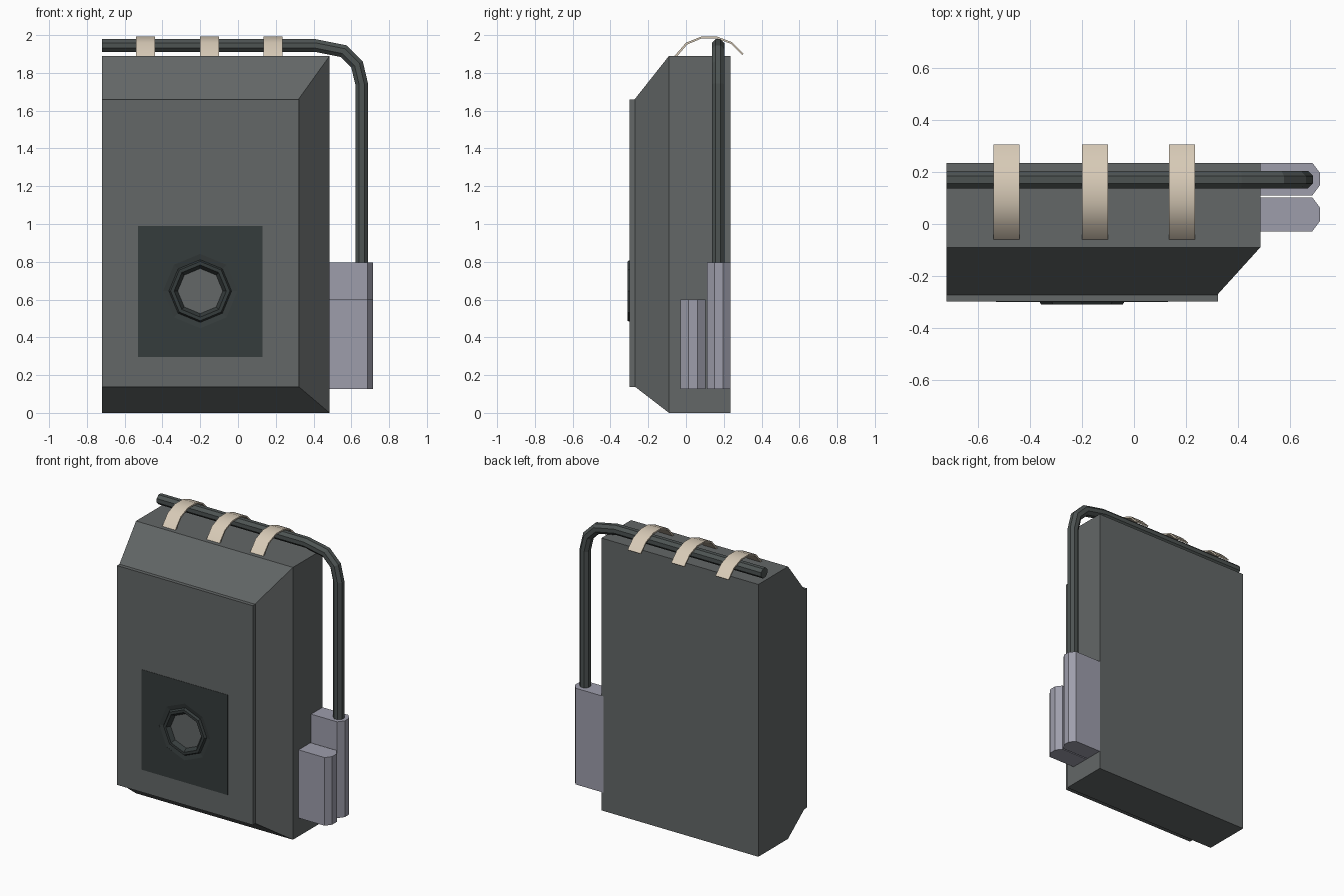
import bpy, bmesh, math
from mathutils import Vector

if "Cube" in bpy.data.objects:
    bpy.data.objects.remove(bpy.data.objects["Cube"])


def material(name, rgb):
    m = bpy.data.materials.new(name)
    m.diffuse_color = (*rgb, 1)
    m.use_nodes = True
    m.node_tree.nodes["Principled BSDF"].inputs["Base Color"].default_value = m.diffuse_color
    return m


GREY = material("body grey", (0.125, 0.136, 0.136))
DARK = material("panel dark grey", (0.036, 0.045, 0.045))
PIPE = material("pipe dark grey", (0.075, 0.088, 0.086))
LILAC = material("holder lilac grey", (0.34, 0.34, 0.41))
BEIGE = material("strap beige", (0.68, 0.59, 0.47))


def loft(name, rings, mat, caps=True):
    """Skin a list of equal-length closed rings of points."""
    bm = bmesh.new()
    loops = [[bm.verts.new(p) for p in r] for r in rings]
    n = len(loops[0])
    for a, b in zip(loops, loops[1:]):
        for i in range(n):
            j = (i + 1) % n
            bm.faces.new((a[i], a[j], b[j], b[i]))
    if caps:
        bm.faces.new(loops[0][::-1])
        bm.faces.new(loops[-1])
    bmesh.ops.recalc_face_normals(bm, faces=bm.faces)
    me = bpy.data.meshes.new(name)
    bm.to_mesh(me)
    bm.free()
    me.materials.append(mat)
    ob = bpy.data.objects.new(name, me)
    bpy.context.collection.objects.link(ob)
    return ob


def rect(x0, x1, z0, z1, y):
    return [(x0, y, z0), (x1, y, z0), (x1, y, z1), (x0, y, z1)]


def octagon(r, y):
    return [(-0.2 + r * math.sin(i * math.pi / 4), y, 0.645 + r * math.cos(i * math.pi / 4))
            for i in range(8)]


# Chamfered body, front plate and dark panel
body = loft("body", [rect(-0.72, 0.485, 0, 1.89, 0.235), rect(-0.72, 0.485, 0, 1.89, -0.09),
                     rect(-0.72, 0.32, 0.14, 1.66, -0.272)], GREY)
plate = loft("front_plate", [rect(-0.72, 0.322, 0.138, 1.66, -0.27),
                             rect(-0.72, 0.322, 0.138, 1.66, -0.298)], GREY)
panel = loft("dark_panel", [rect(-0.53, 0.13, 0.295, 0.99, -0.295),
                            rect(-0.53, 0.13, 0.295, 0.99, -0.300)], DARK)

# Octagonal opening cut through the plate and panel
cutter = loft("port_cutter", [octagon(0.197, -0.2), octagon(0.197, -0.4)], DARK)
cutter.hide_render = True
cutter.hide_viewport = True
for ob in (plate, panel):
    mod = ob.modifiers.new("port", 'BOOLEAN')
    mod.object = cutter
    mod.operation = 'DIFFERENCE'
    mod.solver = 'EXACT'

# Port ring and its recessed centre
loft("port_ring", [octagon(r, y) for r, y in
                   [(0.198, -0.300), (0.166, -0.294), (0.157, -0.309),
                    (0.138, -0.309), (0.118, -0.280)]], DARK, caps=False)
loft("port_centre", [octagon(0.122, -0.268), octagon(0.122, -0.282)], GREY)

# Bent pipe: octagonal rings mitred along a path in the xz plane
path = [Vector(p) for p in [(-0.72, 1.945), (0.41, 1.945), (0.56, 1.915),
                            (0.63, 1.845), (0.655, 1.74), (0.655, 0.75)]]
rings = []
for i, p in enumerate(path):
    d0 = (path[i] - path[i - 1]).normalized() if i else (path[1] - path[0]).normalized()
    d1 = (path[i + 1] - path[i]).normalized() if i < len(path) - 1 else d0
    t = (d0 + d1).normalized()
    side = Vector((-t.y, t.x)) / t.dot(d0)
    ring = []
    for k in range(8):
        a = (k + 0.5) * math.pi / 4
        q = p + side * 0.036 * math.cos(a)
        ring.append((q.x, 0.17 + 0.036 * math.sin(a), q.y))
    rings.append(ring)
loft("bent_pipe", rings, PIPE)

# Two side holders with chamfered outer edges
for name, y0, y1, top in (("tall_holder", 0.11, 0.235, 0.795), ("short_holder", -0.028, 0.102, 0.60)):
    c = 0.04
    outline = [(0.47, y0), (0.685, y0), (0.715, y0 + c), (0.715, y1 - c), (0.685, y1), (0.47, y1)]
    loft(name, [[(x, y, z) for x, y in outline] for z in (0.127, top)], LILAC)

# Three arched straps over the pipe
arch = [(-0.062, 1.888), (0, 1.960), (0.08, 1.992), (0.165, 1.992), (0.245, 1.962), (0.305, 1.902)]
under = [(-0.052, 1.882), (0.006, 1.950), (0.082, 1.982), (0.163, 1.982), (0.24, 1.953), (0.298, 1.895)]
for i, x in enumerate((-0.49, -0.15, 0.185)):
    section = [[(x - 0.05, *a), (x + 0.05, *a), (x + 0.05, *b), (x - 0.05, *b)]
               for a, b in zip(arch, under)]
    strap = loft(f"strap_{i + 1}", section, BEIGE)
    bpy.ops.object.select_all(action='DESELECT')
    strap.select_set(True)
    bpy.context.view_layer.objects.active = strap
    bpy.ops.object.shade_smooth_by_angle(angle=math.radians(45))
